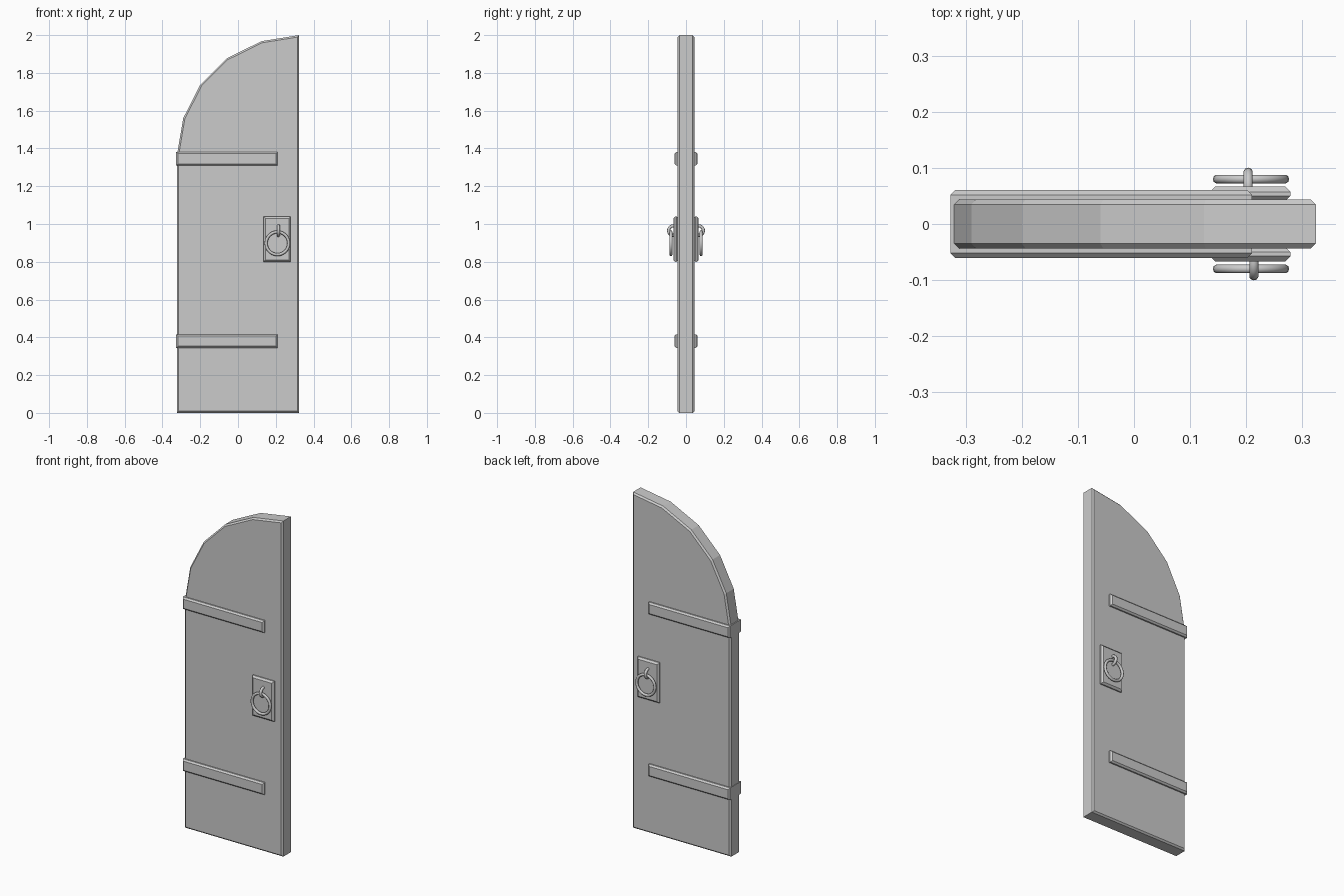
import bpy, bmesh, math

if "Cube" in bpy.data.objects:
    bpy.data.objects.remove(bpy.data.objects["Cube"])


def finish(name, bm):
    bmesh.ops.recalc_face_normals(bm, faces=bm.faces)
    mesh = bpy.data.meshes.new(name)
    bm.to_mesh(mesh)
    bm.free()
    ob = bpy.data.objects.new(name, mesh)
    bpy.context.collection.objects.link(ob)
    return ob


def slab(name, outline, y0, y1, bevel):
    """Extrude an x-z outline through y and chamfer its front and back rims."""
    bm = bmesh.new()
    face = bm.faces.new([bm.verts.new((x, y0, z)) for x, z in outline])
    ext = bmesh.ops.extrude_face_region(bm, geom=[face])
    for v in ext["geom"]:
        if isinstance(v, bmesh.types.BMVert):
            v.co.y = y1
    rims = [e for e in bm.edges if abs(e.verts[0].co.y - e.verts[1].co.y) < 1e-6]
    bmesh.ops.bevel(bm, geom=rims, offset=bevel, segments=1, affect='EDGES')
    return finish(name, bm)


def rect(x0, x1, z0, z1):
    return [(x0, z0), (x1, z0), (x1, z1), (x0, z1)]


def ring(name, loc, rot, major, minor, segs):
    bpy.ops.mesh.primitive_torus_add(location=loc, rotation=rot, major_radius=major,
                                     minor_radius=minor, major_segments=segs,
                                     minor_segments=10)
    ob = bpy.context.object
    ob.name = name
    bpy.ops.object.shade_smooth_by_angle(angle=math.radians(60))


# Arched door leaf
slab("door_leaf", [(-0.324, 0), (0.324, 0), (0.324, 2.0), (0.125, 1.968), (-0.06, 1.877),
                   (-0.20, 1.737), (-0.29, 1.56), (-0.324, 1.36)], -0.044, 0.044, 0.009)

# Hinge straps wrapping the hinge edge to both faces
for label, z in (("lower", 0.38), ("upper", 1.345)):
    slab(label + "_hinge_strap", rect(-0.327, 0.21, z - 0.036, z + 0.036),
         -0.061, 0.061, 0.009)

# Handle plate, eye and pull ring on each face
for label, s in (("front", -1), ("back", 1)):
    slab(label + "_handle_plate", rect(0.135, 0.279, 0.80, 1.04), s * 0.04, s * 0.067, 0.01)
    ring(label + "_handle_eye", (0.2085 - s * 0.005, s * 0.067, 0.965),
         (0, math.pi / 2, 0), 0.025, 0.0085, 20)
    ring(label + "_pull_ring", (0.2085, s * 0.08, 0.898),
         (math.pi / 2, 0, 0), 0.06, 0.008, 28)
